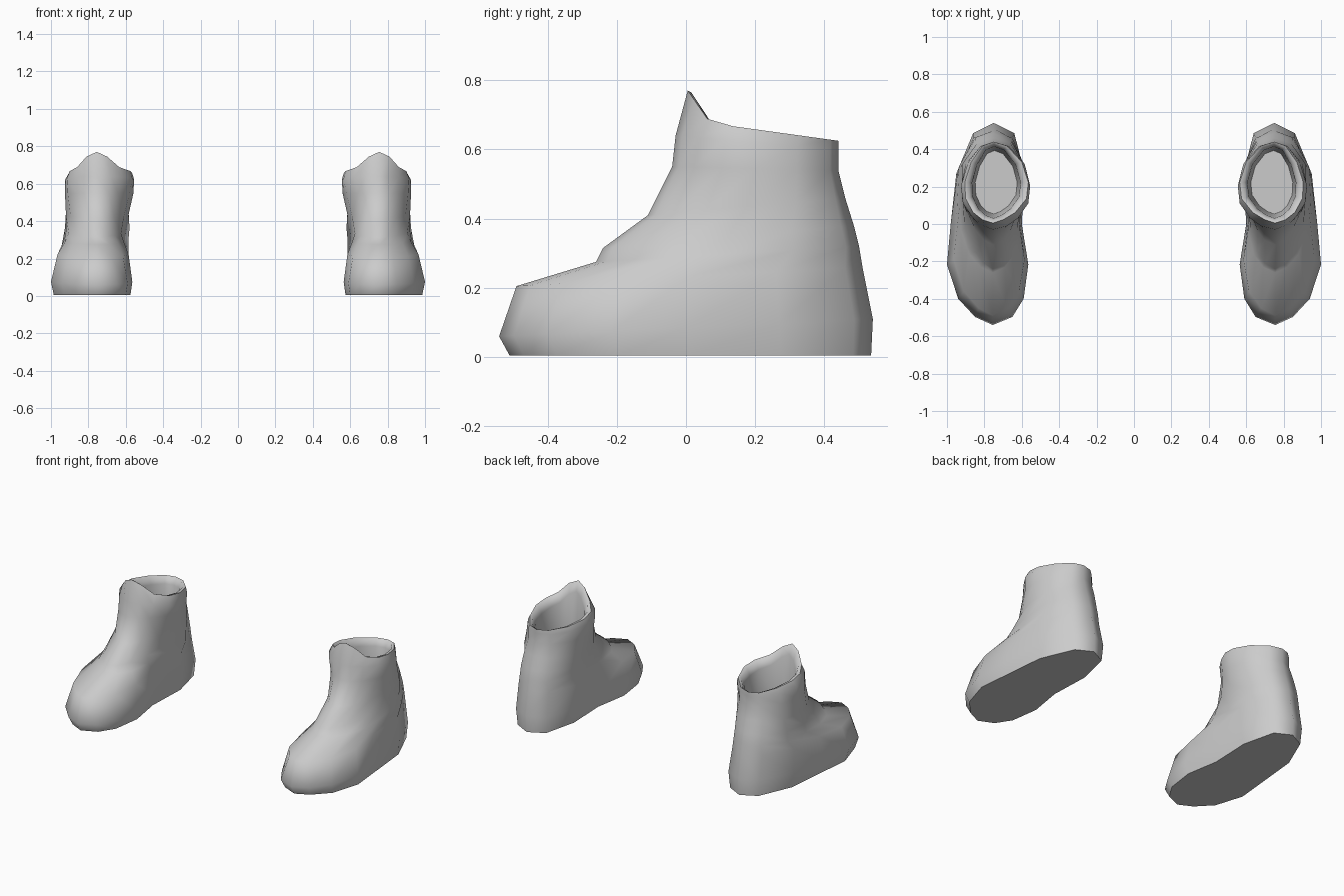
import bpy
import bmesh
import math

cube = bpy.data.objects.get("Cube")
if cube:
    bpy.data.objects.remove(cube)

grey = bpy.data.materials.new("soft grey")
grey.use_nodes = True
COLOUR = (0.6, 0.6, 0.6, 1)
grey.diffuse_color = COLOUR
grey.node_tree.nodes["Principled BSDF"].inputs["Base Color"].default_value = COLOUR

# Each ring: (front y, front z, back y, back z), outer x, inner x at the stations
STATIONS = [0.04, 0.13, 0.30, 0.50, 0.75, 0.95]
FOOT = [
    ((-.51, .005, .535, .005), (.84, .93, .985, .965, .94, .85), (.66, .60, .575, .61, .60, .65)),
    ((-.54, .06, .54, .11), (.85, .94, 1.0, .98, .95, .86), (.65, .59, .565, .60, .585, .64)),
    ((-.49, .205, .51, .26), (.83, .91, .965, .95, .945, .86), (.68, .615, .585, .61, .585, .65)),
    ((-.26, .275, .50, .32), (.82, .88, .925, .93, .935, .85), (.69, .64, .61, .615, .585, .66)),
    ((-.24, .315, .485, .38), (.80, .85, .905, .92, .925, .85), (.70, .66, .625, .61, .58, .66)),
]
SHAFT = [
    ((-.11, .41, .46, .46), (.80, .845, .895, .92, .92, .84), (.70, .66, .61, .585, .585, .66)),
    ((-.04, .55, .44, .54), (.81, .86, .91, .925, .90, .82), (.69, .64, .58, .56, .59, .67)),
    ((-.03, .64, .44, .60), (.80, .86, .915, .925, .89, .82), (.68, .62, .565, .555, .585, .67)),
    ((.005, .685, .44, .625), (.81, .86, .90, .905, .87, .81), (.70, .635, .575, .565, .60, .68)),
]
# Lining: x scale, y scale, share of the way down to the insole
LINING = [(.86, .95, 0), (.76, .88, .12), (.74, .84, .55), (.66, .78, 1)]
INSOLE_Z = 0.32


def ring_points(ends, outer, inner, tongue=0.0):
    """Closed tilted loop: front, outer side, back, inner side."""
    yf, zf, yb, zb = ends

    def at(t, x):
        lift = tongue * max(0, 1 - t / 0.15)
        return (x, yf + (yb - yf) * t, zf + (zb - zf) * t + lift)

    side = list(zip(STATIONS, outer))
    back_side = list(zip(STATIONS, inner))[::-1]
    return ([at(0, .755)] + [at(t, x) for t, x in side]
            + [at(1, .75)] + [at(t, x) for t, x in back_side])


def build_boot(name, sign):
    rings = [ring_points(*r) for r in FOOT + SHAFT[:-1]]
    rim = ring_points(*SHAFT[-1], tongue=0.085)
    rings.append(rim)
    for sx, sy, down in LINING:
        rings.append([(.74 + (x - .74) * sx, .225 + (y - .225) * sy,
                       (z - .006) + (INSOLE_Z - z) * down) for x, y, z in rim])
    bm = bmesh.new()
    loops = [[bm.verts.new((x * sign, y, z)) for x, y, z in r] for r in rings]
    for a, b in zip(loops, loops[1:]):
        n = len(a)
        for i in range(n):
            j = (i + 1) % n
            bm.faces.new((a[i], a[j], b[j], b[i]))
    # Sole and insole
    bm.faces.new(loops[0])
    bm.faces.new(loops[-1])
    bmesh.ops.recalc_face_normals(bm, faces=bm.faces)
    mesh = bpy.data.meshes.new(name)
    bm.to_mesh(mesh)
    bm.free()
    mesh.materials.append(grey)
    boot = bpy.data.objects.new(name, mesh)
    bpy.context.collection.objects.link(boot)
    bpy.ops.object.select_all(action='DESELECT')
    boot.select_set(True)
    bpy.context.view_layer.objects.active = boot
    bpy.ops.object.shade_smooth_by_angle(angle=math.radians(60))


build_boot("left_boot", 1)
build_boot("right_boot", -1)
